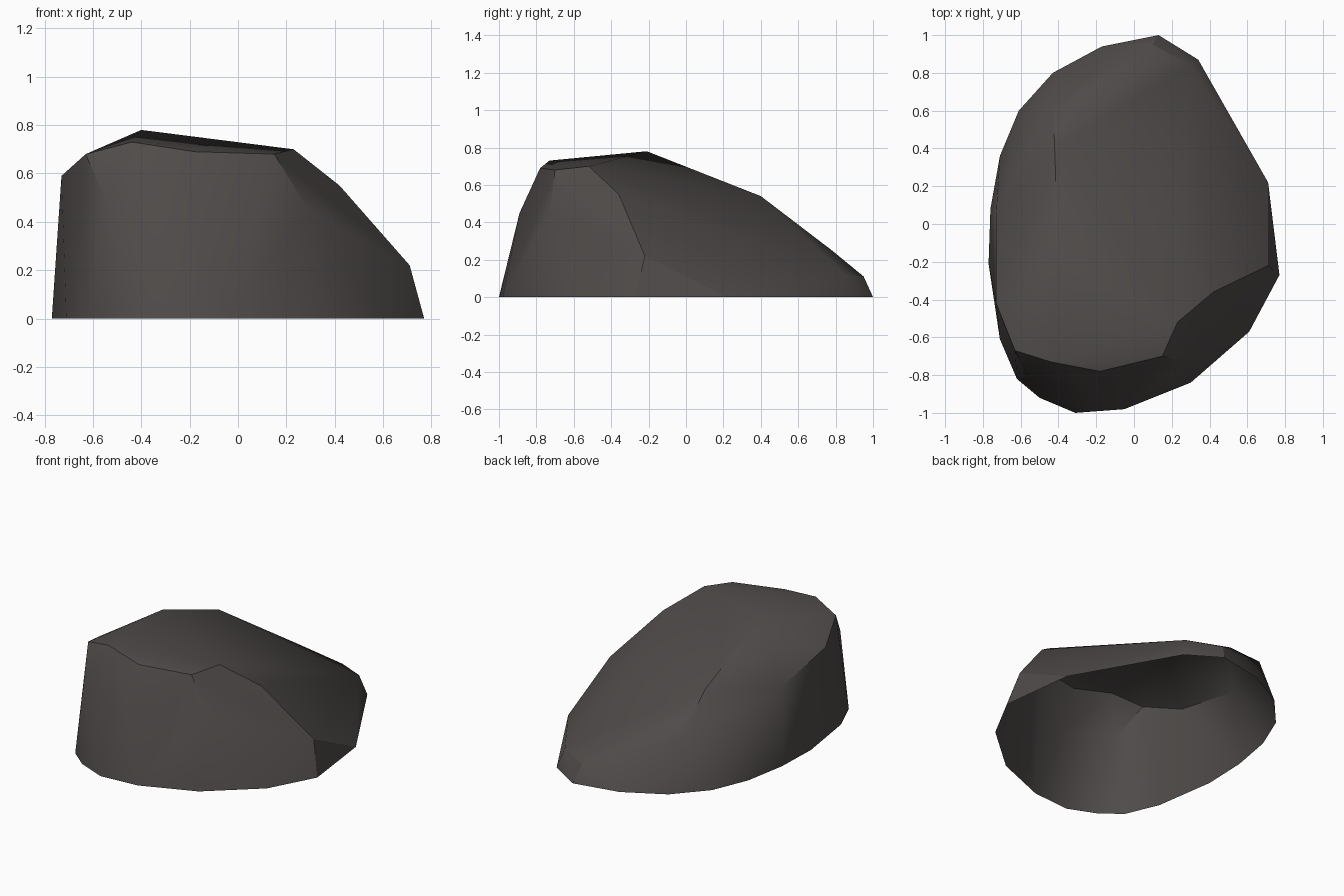
import bpy
import bmesh
import math

default_cube = bpy.data.objects.get("Cube")
if default_cube:
    bpy.data.objects.remove(default_cube, do_unlink=True)


def make_material(name, color):
    material = bpy.data.materials.new(name)
    material.use_nodes = True
    material.diffuse_color = color
    shader = material.node_tree.nodes["Principled BSDF"]
    shader.inputs["Base Color"].default_value = color
    shader.inputs["Roughness"].default_value = 0.9
    return material


def make_hull(name, points, material):
    """Wrap the corner points in a chiselled shell that is open underneath."""
    mesh = bpy.data.meshes.new(name)
    bm = bmesh.new()
    for point in points:
        bm.verts.new(point)
    hull = bmesh.ops.convex_hull(bm, input=bm.verts[:])
    unused = [v for v in hull["geom_interior"] if isinstance(v, bmesh.types.BMVert)]
    bmesh.ops.delete(bm, geom=unused, context="VERTS")
    # open underside
    underside = [f for f in bm.faces if all(v.co.z < 0.001 for v in f.verts)]
    bmesh.ops.delete(bm, geom=underside, context="FACES")
    # merge nearly flat triangles into broad facets
    bmesh.ops.dissolve_limit(bm, angle_limit=math.radians(2),
                             verts=bm.verts[:], edges=bm.edges[:])
    bmesh.ops.recalc_face_normals(bm, faces=bm.faces[:])
    bm.to_mesh(mesh)
    bm.free()
    mesh.materials.append(material)
    shape = bpy.data.objects.new(name, mesh)
    bpy.context.collection.objects.link(shape)
    return shape


# ground outline, going round from the back
ground_outline = [
    (.13, 1), (-.17, .94), (-.43, .8), (-.61, .6), (-.71, .36), (-.76, .08),
    (-.77, -.21), (-.71, -.61), (-.62, -.82), (-.5, -.92), (-.31, -1),
    (-.05, -.98), (.3, -.84), (.61, -.57), (.77, -.27), (.71, .22), (.34, .87),
]

# bulging corners part way up the front wall
front_wall = [(-.55, -.83, .5), (-.2, -.89, .45), (.29, -.73, .45)]

# rim where the walls meet the top
upper_rim = [
    (-.63, -.67, .68), (-.44, -.73, .73), (-.18, -.78, .69), (.15, -.7, .68),
    (.23, -.52, .7), (.42, -.36, .55), (.71, -.22, .22), (.3, .84, .13),
    (.1, .95, .11), (-.43, .66, .33), (-.73, .05, .5), (-.73, -.42, .59),
]

# peak and the ridge falling to the back
ridge = [(-.4, -.21, .78), (-.42, .4, .54), (-.1, .78, .25)]

stone = make_material("dark_stone", (.078, .07, .067, 1))
corners = [(x, y, 0) for x, y in ground_outline] + front_wall + upper_rim + ridge
rock = make_hull("rock", corners, stone)

# soft shading with crisp creases
bpy.ops.object.select_all(action="DESELECT")
rock.select_set(True)
bpy.context.view_layer.objects.active = rock
bpy.ops.object.shade_smooth_by_angle(angle=math.radians(30))
